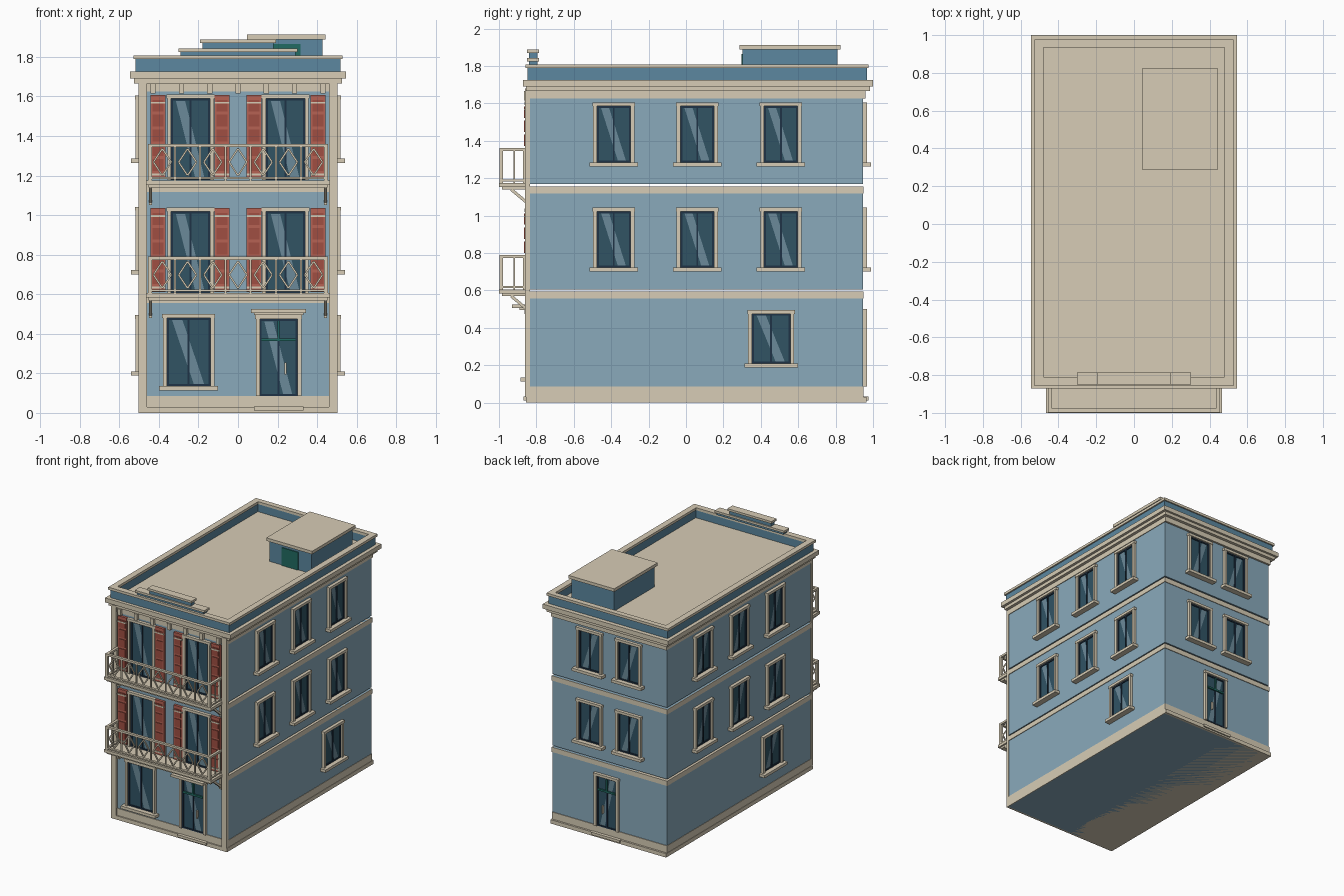
import bpy, bmesh
from math import pi
from mathutils import Vector, Matrix

if "Cube" in bpy.data.objects:
    bpy.data.objects.remove(bpy.data.objects["Cube"])

COL = {'wall': (136, 168, 186), 'parapet': (92, 134, 158), 'trim': (214, 203, 180),
       'glass': (52, 84, 100), 'shine': (107, 137, 152), 'sash': (36, 54, 72),
       'shutter': (180, 98, 84), 'slat': (158, 80, 68), 'green': (38, 106, 98)}
MATS = {}
for k, c in COL.items():
    MATS[k] = bpy.data.materials.new(k)
    MATS[k].diffuse_color = [(v / 255) ** 2.2 for v in c] + [1]
KEYS = list(COL)

X, Y0, Y1 = 0.497, -0.84, 0.945   # wall planes
# wall-local (u along wall, v up, d outwards) to world
SIDES = {'front': lambda u, v, d: (u, Y0 - d, v), 'back': lambda u, v, d: (u, Y1 + d, v),
         'right': lambda u, v, d: (X + d, u, v), 'left': lambda u, v, d: (-X - d, u, v),
         'world': lambda x, y, z: (x, y, z)}


class Part:
    def __init__(self, name, side='world'):
        self.name, self.f, self.bm = name, SIDES[side], bmesh.new()

    def paint(self, verts, key):
        for f in {f for v in verts for f in v.link_faces}:
            f.material_index = KEYS.index(key)

    def box(self, key, a0, a1, b0, b1, c0, c1):
        p, q = Vector(self.f(a0, b0, c0)), Vector(self.f(a1, b1, c1))
        s = [abs(t) for t in q - p]
        m = Matrix.Translation((p + q) / 2) @ Matrix.Diagonal((*s, 1))
        self.paint(bmesh.ops.create_cube(self.bm, size=1, matrix=m)['verts'], key)

    def bar(self, key, p, q, w):
        p, q = Vector(p), Vector(q)
        m = Matrix.Translation((p + q) / 2) @ (q - p).to_track_quat('Z', 'Y').to_matrix().to_4x4()
        m = m @ Matrix.Diagonal((w, w, (q - p).length, 1))
        self.paint(bmesh.ops.create_cube(self.bm, size=1, matrix=m)['verts'], key)

    def ring(self, key, x, y0, y1, ix, iy0, iy1, z0, z1):
        for s in (-1, 1):
            self.box(key, s * ix, s * x, y0, y1, z0, z1)
        self.box(key, -ix, ix, y0, iy0, z0, z1)
        self.box(key, -ix, ix, iy1, y1, z0, z1)

    def done(self):
        me = bpy.data.meshes.new(self.name)
        bmesh.ops.recalc_face_normals(self.bm, faces=self.bm.faces)
        self.bm.to_mesh(me)
        for k in KEYS:
            me.materials.append(MATS[k])
        bpy.context.collection.objects.link(bpy.data.objects.new(self.name, me))


def opening(name, side, u, w, z0, z1, sill=True, door=False, lintel=False):
    """Framed window or glazed door; w, z0, z1 describe the glazed area."""
    p = Part(name, side)
    a, b, t = u - w / 2, u + w / 2, 0.02
    p.box('glass', a, b, z0, z1, -0.01, 0.003)
    # slanted reflection
    q = [(a + w * s, z0 + (z1 - z0) * h, 0.0045) for s, h in ((.12, .97), (.36, .97), (.86, .03), (.62, .03))]
    vs = [p.bm.verts.new(p.f(*c)) for c in q]
    p.bm.faces.new(vs)
    p.paint(vs, 'shine')
    # sash
    for l, r in ((a, a + .01), (b - .01, b), (u - .005, u + .005)):
        p.box('sash', l, r, z0, z1, 0, 0.01)
    p.box('sash', a, b, z1 - .01, z1, 0, 0.0095)
    p.box('sash', a, b, z0, z0 + .01, 0, 0.0095)
    # surround
    p.box('trim', a - t, a, z0, z1, 0, 0.022)
    p.box('trim', b, b + t, z0, z1, 0, 0.022)
    p.box('trim', a - t - .004, b + t + .004, z1, z1 + t, 0, 0.024)
    if sill:
        p.box('trim', a - t - .02, b + t + .02, z0 - .022, z0, 0, 0.045)
    if door:
        zt = z0 + (z1 - z0) * .73
        p.box('green', a + .01, b - .01, zt - .007, zt + .007, 0, .014)
        p.box('green', u - .006, u + .006, zt, z1 - .01, 0, .014)
        p.box('trim', u + .03, u + .04, z0 + .11, z0 + .17, 0, .02)
        p.box('trim', u - .125, u + .125, .012, .032, 0, .03)
    if lintel:
        p.box('trim', u - .14, u + .14, z1 + .03, z1 + .05, 0, .09)
        p.box('trim', u - .125, u + .125, z1 + t, z1 + .03, 0, .05)
    p.done()


# storeys, separated by thin shadow gaps
for i, (z0, z1) in enumerate(((0, .594), (.606, 1.155), (1.168, 1.70))):
    p = Part(f'storey_{i + 1}')
    p.box('wall', -X, X, Y0, Y1, z0, z1)
    if i < 2:
        p.box('trim', -X - .005, X + .005, Y0 - .005, Y1 + .005, z1 - .038, z1)
    p.done()

# base
p = Part('plinth')
p.box('trim', -X - .003, X + .003, Y0 - .005, Y1 + .005, 0.03, .085)
p.box('trim', -X - .006, X + .006, Y0 - .015, Y1 + .02, 0, .03)
p.done()

# front corner pilasters
for s, n in ((-1, 'left'), (1, 'right')):
    p = Part(f'corner_pilaster_{n}')
    p.box('trim', s * .46, s * .502, -.86, Y0 + .005, .03, 1.68)
    p.done()

# cornice and roof deck
p = Part('cornice')
p.box('trim', -X - .005, X + .005, Y0 - .005, Y1 + .015, 1.625, 1.67)
p.box('trim', -.525, .525, -.855, .983, 1.665, 1.69)
p.box('trim', -.545, .545, -.872, 1.0, 1.69, 1.725)
p.done()
p = Part('cornice_brackets')
for i in range(-3, 4):
    p.box('trim', i * .143 - .013, i * .143 + .013, -.865, Y0, 1.615, 1.665)
p.done()

# parapet with cap
p = Part('parapet')
p.ring('parapet', .517, -.847, .967, .487, -.817, .942, 1.725, 1.79)
p.ring('trim', .528, -.857, .977, .48, -.81, .935, 1.788, 1.808)
p.done()
p = Part('parapet_crest')
for w, z0, z1 in ((.29, 1.808, 1.825), (.18, 1.84, 1.87)):
    p.box('parapet', -w, w, -.84, -.795, z0, z1)
    p.box('trim', -w - .012, w + .012, -.85, -.787, z1, z1 + .017)
p.done()

# roof stair house
p = Part('roof_stair_house')
p.box('parapet', .06, .427, .303, .81, 1.72, 1.89)
p.box('trim', .045, .443, .287, .827, 1.888, 1.912)
p.box('green', .17, .315, .296, .31, 1.725, 1.865)
p.done()

# front openings
opening('front_ground_window', 'front', -.25, .22, .135, .48)
opening('front_door', 'front', .205, .19, .085, .475, sill=False, door=True, lintel=True)
for fl, z in ((2, .606), (3, 1.178)):
    for s, n in ((-1, 'left'), (1, 'right')):
        opening(f'french_window_{fl}_{n}', 'front', s * .24, .195, z, z + .412, sill=False)
        # shutters
        for u, m in ((.08, 'inner'), (.405, 'outer')):
            p = Part(f'shutter_{fl}_{n}_{m}', 'front')
            u *= s
            p.box('shutter', u - .038, u + .038, z + .005, z + .43, 0, .02)
            for k in range(5):
                h = z + .045 + k * .075
                p.box('slat', u - .028, u + .028, h, h + .06, .018, .025)
            for h in (z + .022, z + .385):
                p.box('trim', u - .038, u + .038, h, h + .01, .018, .027)
            p.done()

# side and back windows
for fl, z in ((2, .722), (3, 1.285)):
    for side in ('right', 'left'):
        for i, y in enumerate((-.386, .06, .507)):
            opening(f'{side}_window_{fl}_{i + 1}', side, y, .18, z, z + .3)
    for i, x in enumerate((-.17, .17)):
        opening(f'back_window_{fl}_{i + 1}', 'back', x, .18, z, z + .3)
opening('right_ground_window', 'right', .455, .205, .21, .475)
opening('left_ground_window', 'left', -.345, .205, .21, .475)
opening('back_door', 'back', .02, .17, .085, .48, sill=False, door=True)

# balconies
for fl, z in ((2, .605), (3, 1.175)):
    p = Part(f'balcony_slab_{fl}')
    p.box('trim', -.465, .465, -1.0, Y0, z - .022, z)
    p.box('trim', -.452, .452, -.985, Y0, z - .036, z - .02)
    p.done()
    p = Part(f'balcony_railing_{fl}')
    y, zt = -.988, z + .185
    for zz, w in ((zt - .016, .016), (z + .008, .01)):
        p.box('trim', -.455, .455, y - .01, y + .01, zz, zz + w)
        for s in (-1, 1):
            p.box('trim', s * .435, s * .455, y, -.845, zz, zz + w)
    for i in range(-4, 4):
        x, r = (i + .5) * .1275, .005
        p.box('trim', x - r, x + r, y - r, y + r, z, zt - .01)
    for s in (-1, 1):
        for yy, r in ((y, .01), (-.918, .005), (-.864, .007)):
            p.box('trim', s * .445 - r, s * .445 + r, yy - r, yy + r, z, zt - .01)
    zm = z + .093
    for i in range(-3, 4):   # diamond infill
        c = [(i * .1275 + dx, y, zm + dz) for dx, dz in ((.045, 0), (0, .068), (-.045, 0), (0, -.068))]
        for k in range(4):
            p.bar('trim', c[k], c[(k + 1) % 4], .009)
    p.done()
    for s, n in ((-1, 'left'), (1, 'right')):
        p = Part(f'balcony_bracket_{fl}_{n}')
        p.bar('trim', (s * .443, -.935, z - .035), (s * .443, -.845, z - .11), .016)
        p.box('trim', s * .435, s * .451, -.855, Y0, z - .125, z - .035)
        p.done()

for m in bpy.data.materials:
    if m.users and not m.is_grease_pencil:
        m.use_nodes = True
        m.node_tree.nodes["Principled BSDF"].inputs["Base Color"].default_value = m.diffuse_color
